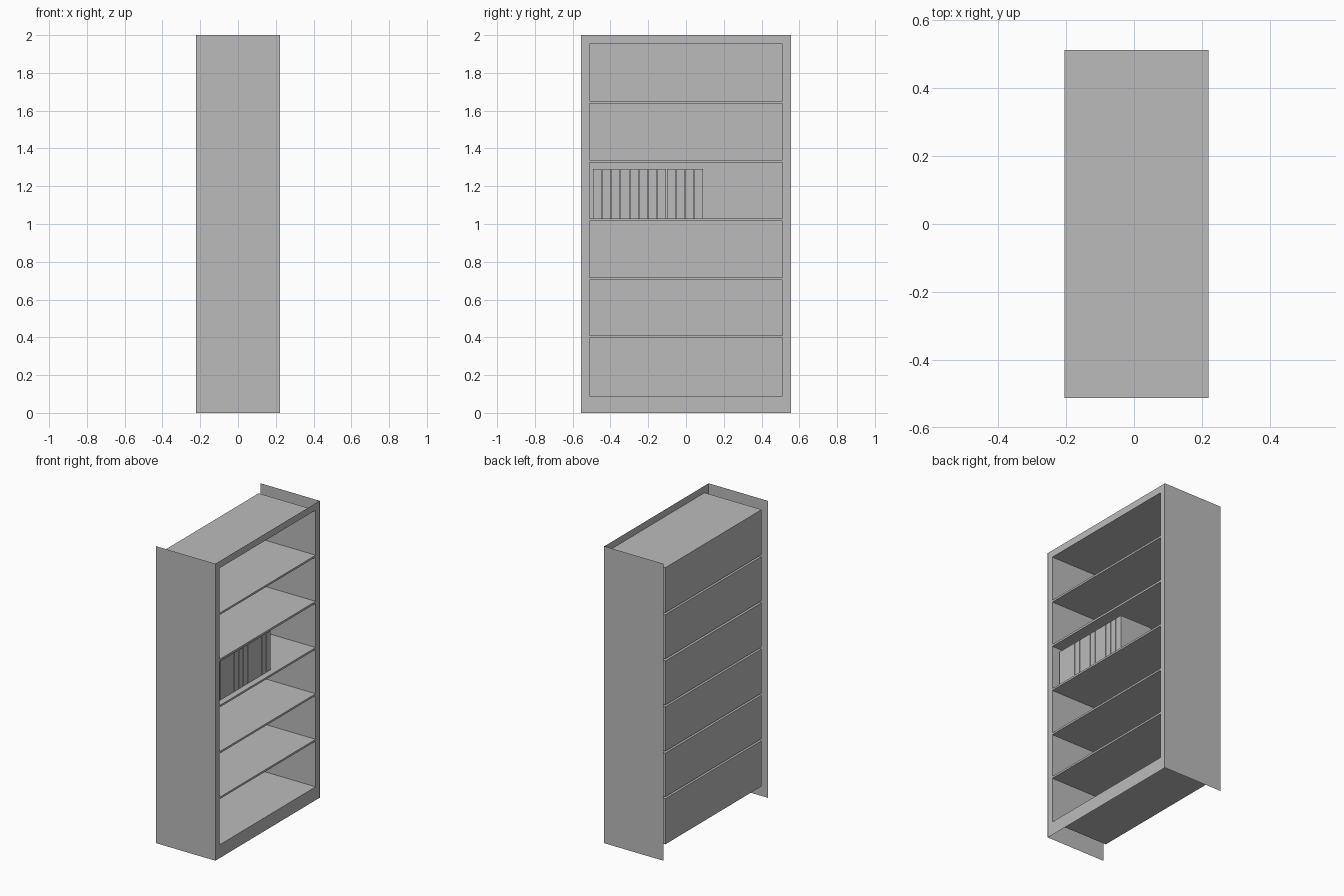
import bpy, bmesh

if "Cube" in bpy.data.objects:
    bpy.data.objects.remove(bpy.data.objects["Cube"])

grey = bpy.data.materials.new("plain grey")
grey.diffuse_color = (0.5, 0.5, 0.5, 1)
grey.use_nodes = True
grey.node_tree.nodes["Principled BSDF"].inputs["Base Color"].default_value = grey.diffuse_color

FRONT, BACK = 0.22, -0.205      # open face and rear of the compartments
HALF_W, HALF_IN = 0.555, 0.512  # outer and inner half widths
BAYS = [(0.09, 0.397), (0.41, 0.704), (0.717, 1.015),
        (1.028, 1.325), (1.339, 1.637), (1.65, 1.953)]


def make(name, build):
    bm = bmesh.new()
    build(bm)
    mesh = bpy.data.meshes.new(name)
    bm.to_mesh(mesh)
    bm.free()
    mesh.materials.append(grey)
    obj = bpy.data.objects.new(name, mesh)
    bpy.context.collection.objects.link(obj)
    return obj


def box(bm, x0, x1, y0, y1, z0, z1):
    verts = bmesh.ops.create_cube(bm, size=1)["verts"]
    for v in verts:
        v.co.x = x1 if v.co.x > 0 else x0
        v.co.y = y1 if v.co.y > 0 else y0
        v.co.z = z1 if v.co.z > 0 else z0
    return {f for v in verts for f in v.link_faces}


def quad(bm, points):
    bm.faces.new([bm.verts.new(p) for p in points])


# Thin side panels, running past the compartments at top and bottom
for name, y in (("left_panel", -HALF_W), ("right_panel", HALF_W)):
    def panel(bm):
        s = 1 if y > 0 else -1
        quad(bm, [(s * 0.222, y, 0), (-s * 0.222, y, 0),
                  (-s * 0.222, y, 2), (s * 0.222, y, 2)])
    make(name, panel)


# Front frame: a flat sheet with one opening per compartment
def frame(bm):
    def strip(y0, y1, z0, z1):
        quad(bm, [(FRONT, y0, z0), (FRONT, y1, z0), (FRONT, y1, z1), (FRONT, y0, z1)])
    strip(-HALF_W, -HALF_IN, 0, 2)
    strip(HALF_IN, HALF_W, 0, 2)
    bottoms = [0] + [top for _, top in BAYS]
    tops = [low for low, _ in BAYS] + [2]
    for z0, z1 in zip(bottoms, tops):
        strip(-HALF_IN, HALF_IN, z0, z1)


make("front_frame", frame)


# Six open-fronted compartments
for i, (z0, z1) in enumerate(BAYS):
    def bay(bm):
        faces = box(bm, BACK, FRONT, -HALF_IN, HALF_IN, z0, z1)
        bm.normal_update()
        bmesh.ops.delete(bm, geom=[f for f in faces if f.normal.x > 0.9],
                         context='FACES_ONLY')
    make(f"compartment_{i + 1}", bay)


# Row of equal binders on the fourth shelf
def binders(bm):
    for i in range(12):
        y = -0.492 + i * 0.0488
        box(bm, -0.06, 0.18, y, y + 0.0455, 1.029, 1.291)


make("binders", binders)
